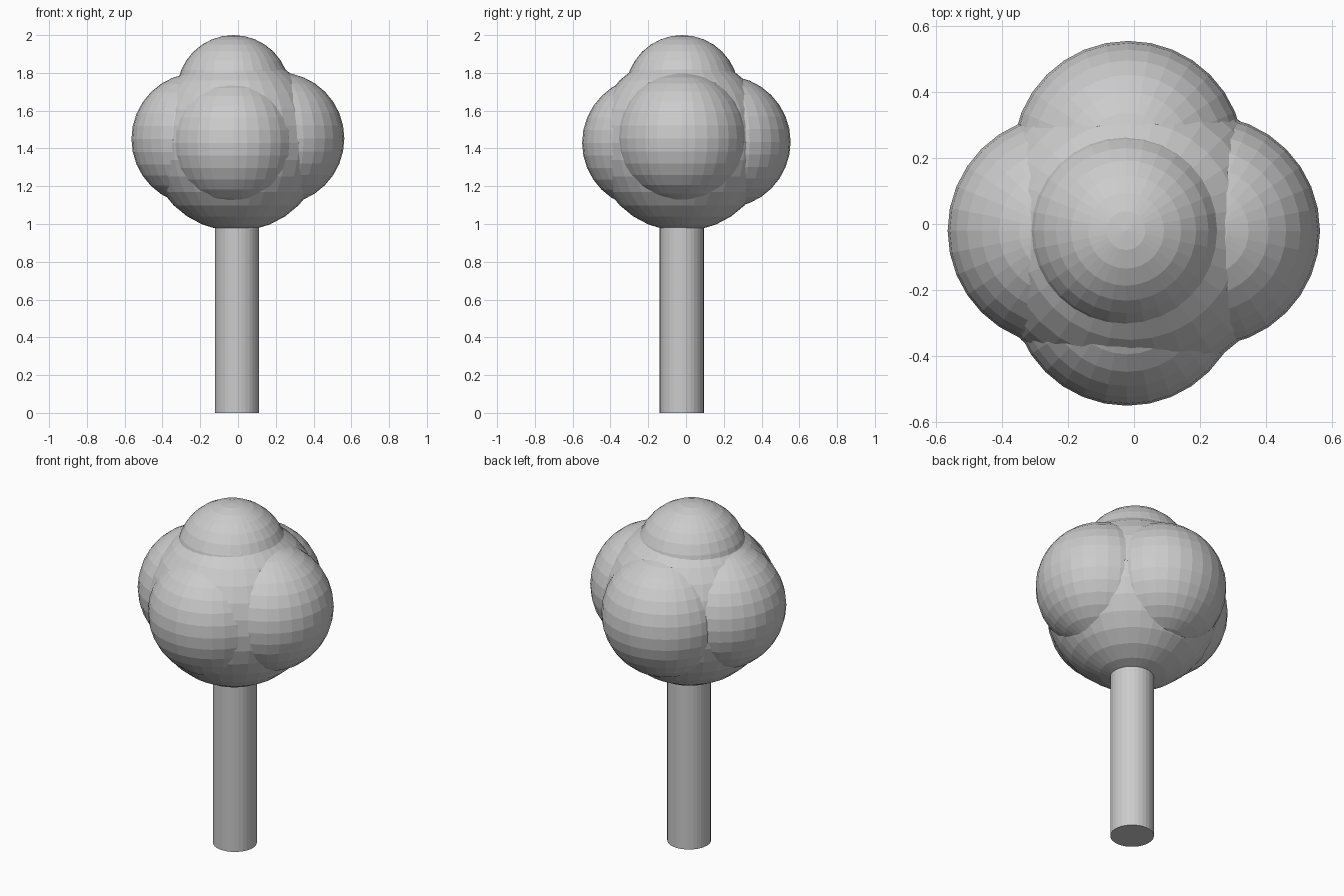
import bpy

if "Cube" in bpy.data.objects:
    bpy.data.objects.remove(bpy.data.objects["Cube"])


def leaf_ball(name, radius, location):
    bpy.ops.mesh.primitive_uv_sphere_add(segments=32, ring_count=16,
                                         radius=radius, location=location)
    bpy.context.object.name = name


# Trunk, reaching up into the foliage
bpy.ops.mesh.primitive_cylinder_add(vertices=32, radius=0.117, depth=1.1,
                                    location=(-0.005, -0.022, 0.55))
bpy.context.object.name = "trunk"

# Foliage: a large core with one lobe per side and one on top
leaf_ball("foliage_core", 0.468, (-0.01, -0.02, 1.43))
leaf_ball("foliage_left", 0.35, (-0.214, -0.02, 1.45))
leaf_ball("foliage_right", 0.35, (0.213, -0.021, 1.453))
leaf_ball("foliage_front", 0.35, (-0.021, -0.20, 1.43))
leaf_ball("foliage_back", 0.35, (-0.017, 0.204, 1.435))
leaf_ball("foliage_top", 0.30, (-0.024, -0.02, 1.70))
